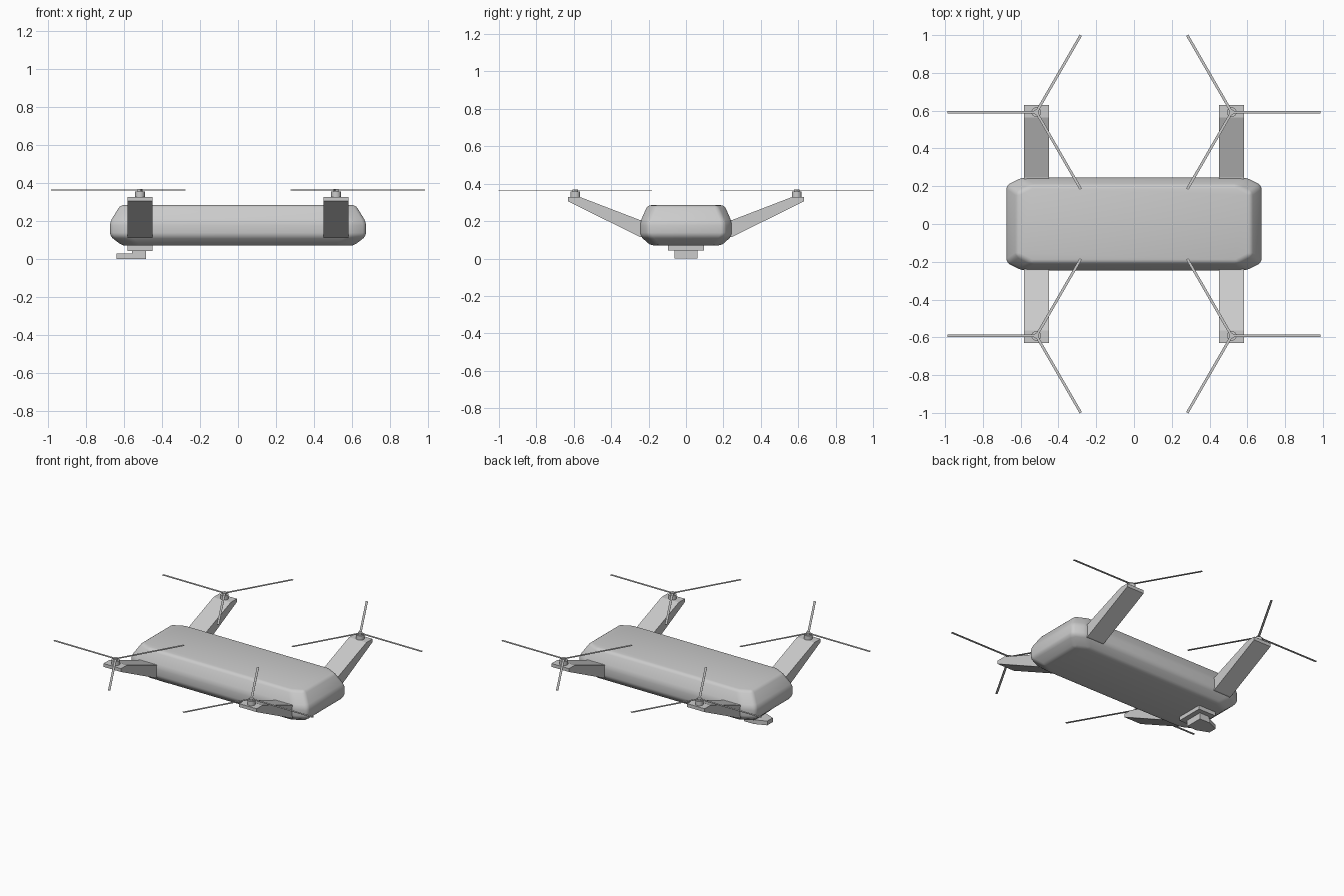
import bpy, bmesh, math
from mathutils import Matrix

cube = bpy.data.objects.get("Cube")
if cube:
    bpy.data.objects.remove(cube, do_unlink=True)

grey = bpy.data.materials.new("light_grey")
grey.use_nodes = True
colour = (0.6, 0.6, 0.6, 1)
grey.diffuse_color = colour
grey.node_tree.nodes["Principled BSDF"].inputs["Base Color"].default_value = colour


def finish(name, bm, smooth=False):
    bmesh.ops.recalc_face_normals(bm, faces=bm.faces)
    mesh = bpy.data.meshes.new(name)
    bm.to_mesh(mesh)
    bm.free()
    mesh.materials.append(grey)
    obj = bpy.data.objects.new(name, mesh)
    bpy.context.collection.objects.link(obj)
    if smooth:
        bpy.ops.object.select_all(action='DESELECT')
        obj.select_set(True)
        bpy.context.view_layer.objects.active = obj
        bpy.ops.object.shade_smooth_by_angle(angle=math.radians(35))
    return obj


def loft(bm, rings):
    """Skin a stack of equal-sized point rings and cap both ends."""
    loops = [[bm.verts.new(p) for p in ring] for ring in rings]
    n = len(loops[0])
    for a, b in zip(loops, loops[1:]):
        for i in range(n):
            j = (i + 1) % n
            bm.faces.new((a[i], a[j], b[j], b[i]))
    bm.faces.new(loops[0][::-1])
    bm.faces.new(loops[-1])


def slab(name, outline, z0, z1):
    bm = bmesh.new()
    loft(bm, [[(x, y, z) for x, y in outline] for z in (z0, z1)])
    return finish(name, bm)


def rect(x0, x1, y):
    return [(x0, -y), (x1, -y), (x1, y), (x0, y)]


def body_ring(x, y, z):
    cx, cy = 0.08, 0.04
    return [(x, cy - y, z), (x, y - cy, z), (x - cx, y, z), (cx - x, y, z),
            (-x, y - cy, z), (-x, cy - y, z), (cx - x, -y, z), (x - cx, -y, z)]


# Fuselage: tapered, chamfered hull with softened edges
bm = bmesh.new()
loft(bm, [body_ring(0.61, 0.19, 0.07), body_ring(0.675, 0.245, 0.12),
          body_ring(0.675, 0.245, 0.195), body_ring(0.62, 0.205, 0.285)])
bmesh.ops.bevel(bm, geom=bm.edges[:], offset=0.018, segments=3,
                profile=0.5, affect='EDGES', clamp_overlap=True)
finish("fuselage", bm, smooth=True)

# Four raked arms, each with a motor, hub and three-blade rotor
arm_profile = [(0.2, 0.11), (0.245, 0.115), (0.63, 0.305), (0.63, 0.328),
               (0.565, 0.328), (0.245, 0.205), (0.2, 0.205)]
for sx, side in ((-1, "right"), (1, "left")):
    for sy, end in ((-1, "front"), (1, "back")):
        tag = f"{end}_{side}"
        bm = bmesh.new()
        loft(bm, [[(sx * x, sy * y, z) for y, z in arm_profile] for x in (0.45, 0.583)])
        finish(tag + "_arm", bm)

        cx, cy = sx * 0.517, sy * 0.592
        for part, r, z0, z1 in (("motor", 0.026, 0.325, 0.357), ("hub", 0.014, 0.355, 0.37)):
            bm = bmesh.new()
            bmesh.ops.create_cone(bm, cap_ends=True, segments=16, radius1=r, radius2=r,
                                  depth=z1 - z0,
                                  matrix=Matrix.Translation((cx, cy, (z0 + z1) / 2)))
            finish(f"{tag}_{part}", bm, smooth=True)

        bm = bmesh.new()
        for k in range(3):
            turn = Matrix.Rotation(k * math.tau / 3 + (math.pi if sx < 0 else 0), 4, 'Z')
            place = Matrix.Translation((cx, cy, 0.364)) @ turn
            shape = place @ Matrix.Translation((0.235, 0, 0)) @ Matrix.Diagonal((0.47, 0.014, 0.003, 1))
            bmesh.ops.create_cube(bm, size=1, matrix=shape)
        finish(tag + "_rotor", bm)

# Camera mount under the right end
slab("mount_plate", rect(-0.583, -0.45, 0.095), 0.043, 0.09)
slab("mount_block", rect(-0.56, -0.485, 0.062), 0.02, 0.05)
slab("camera_head", [(-0.64, -0.03), (-0.56, -0.062), (-0.485, -0.062),
                     (-0.485, 0.062), (-0.56, 0.062), (-0.64, 0.03)], 0.0, 0.029)
